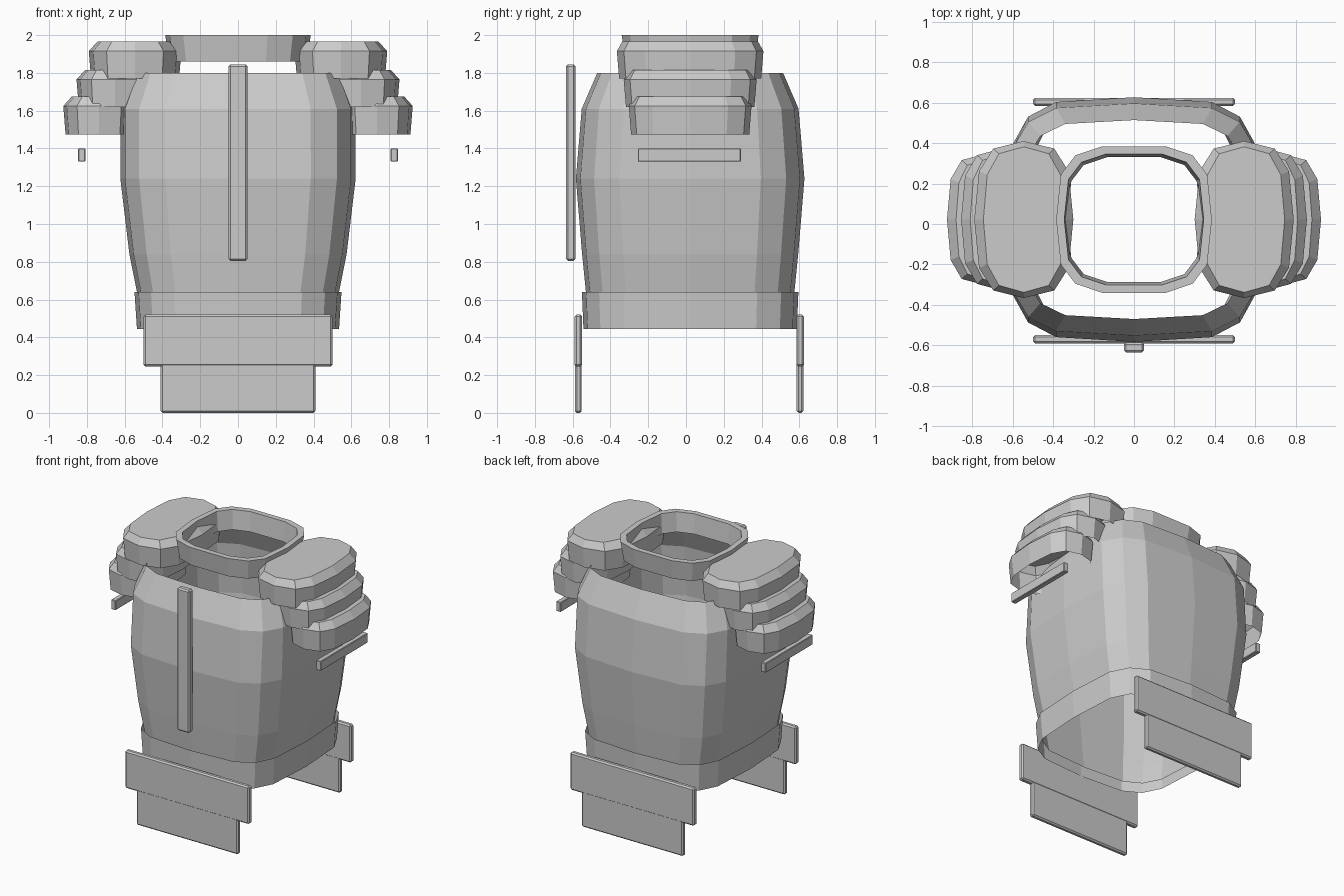
import bpy, bmesh
from math import sin, cos, pi

if "Cube" in bpy.data.objects:
    bpy.data.objects.remove(bpy.data.objects["Cube"])

CY = 0.022  # front-back centre of the armour body


def ring(n, a, b, p, z, cx=0.0, cy=CY):
    """Rounded-rectangle (superellipse) cross-section."""
    pts = []
    for i in range(n):
        c, s = cos(2 * pi * i / n), sin(2 * pi * i / n)
        c, s = round(c, 6), round(s, 6)
        x = abs(c) ** p * (1 if c >= 0 else -1)
        y = abs(s) ** p * (1 if s >= 0 else -1)
        pts.append((cx + a * x, cy + b * y, z))
    return pts


def loft(name, rings, cap=False, closed=False):
    """Skin a stack of rings; optionally cap the last or join it to the first."""
    bm = bmesh.new()
    loops = [[bm.verts.new(v) for v in r] for r in rings]
    pairs = list(zip(loops, loops[1:]))
    if closed:
        pairs.append((loops[-1], loops[0]))
    for lo, hi in pairs:
        for i in range(len(lo)):
            j = (i + 1) % len(lo)
            bm.faces.new((lo[i], lo[j], hi[j], hi[i]))
    if cap:
        bm.faces.new(loops[-1])
    me = bpy.data.meshes.new(name)
    bm.to_mesh(me)
    bm.free()
    ob = bpy.data.objects.new(name, me)
    bpy.context.collection.objects.link(ob)
    return ob


def box(name, lo, hi, bevel=0.01):
    bpy.ops.mesh.primitive_cube_add(size=1, location=[(l + h) / 2 for l, h in zip(lo, hi)])
    ob = bpy.context.object
    ob.name = name
    for v in ob.data.vertices:
        v.co = [c * (h - l) for c, l, h in zip(v.co, lo, hi)]
    if bevel:
        m = ob.modifiers.new("bevel", 'BEVEL')
        m.width, m.segments = bevel, 1
    return ob


# Barrel-shaped breastplate, open at both ends
profile = [(0.50, 0.515, 0.535), (0.64, 0.535, 0.552), (0.84, 0.575, 0.572),
           (1.24, 0.623, 0.605), (1.61, 0.622, 0.574), (1.80, 0.55, 0.492)]
loft("breastplate", [ring(16, a, b, 0.5, z) for z, a, b in profile])

# Waist belt
loft("belt", [ring(16, 0.535, 0.565, 0.5, 0.445), ring(16, 0.548, 0.573, 0.5, 0.64)])

# Neck collar with a flat rim
loft("collar", [ring(14, a, b, 0.6, z) for a, b, z in
                [(0.365, 0.348, 1.86), (0.385, 0.368, 2.0),
                 (0.345, 0.328, 2.0), (0.33, 0.313, 1.86)]], closed=True)

# Stacked shoulder plates and arm bars on both sides
plates = [("upper", 0.545, 0.245, 0.388, 1.77, 1.965),
          ("middle", 0.65, 0.205, 0.352, 1.62, 1.815),
          ("lower", 0.735, 0.19, 0.325, 1.475, 1.675)]
for side, s in (("left", 1), ("right", -1)):
    for label, cx, a, b, z0, z1 in plates:
        loft(f"{label}_shoulder_plate_{side}", [
            ring(12, a - 0.012, b - 0.012, 0.7, z0, s * cx),
            ring(12, a, b, 0.7, z1 - 0.05, s * cx),
            ring(12, a - 0.045, b - 0.028, 0.7, z1, s * cx)], cap=True)
    x0, x1 = sorted((s * 0.808, s * 0.846))
    box(f"arm_bar_{side}", (x0, -0.255, 1.33), (x1, 0.29, 1.40), 0.004)

# Chest ridge
box("chest_ridge", (-0.05, -0.635, 0.805), (0.05, -0.585, 1.845))

# Hanging waist plates, front and back
for side, y in (("front", -0.57), ("back", 0.604)):
    box(f"upper_waist_plate_{side}", (-0.5, y - 0.02, 0.245), (0.5, y + 0.02, 0.52))
    box(f"lower_waist_plate_{side}", (-0.41, y - 0.018, 0.0), (0.41, y + 0.018, 0.265))

# Consistent outward normals
for ob in bpy.context.collection.objects:
    bm = bmesh.new()
    bm.from_mesh(ob.data)
    bmesh.ops.recalc_face_normals(bm, faces=bm.faces)
    bm.to_mesh(ob.data)
    bm.free()
